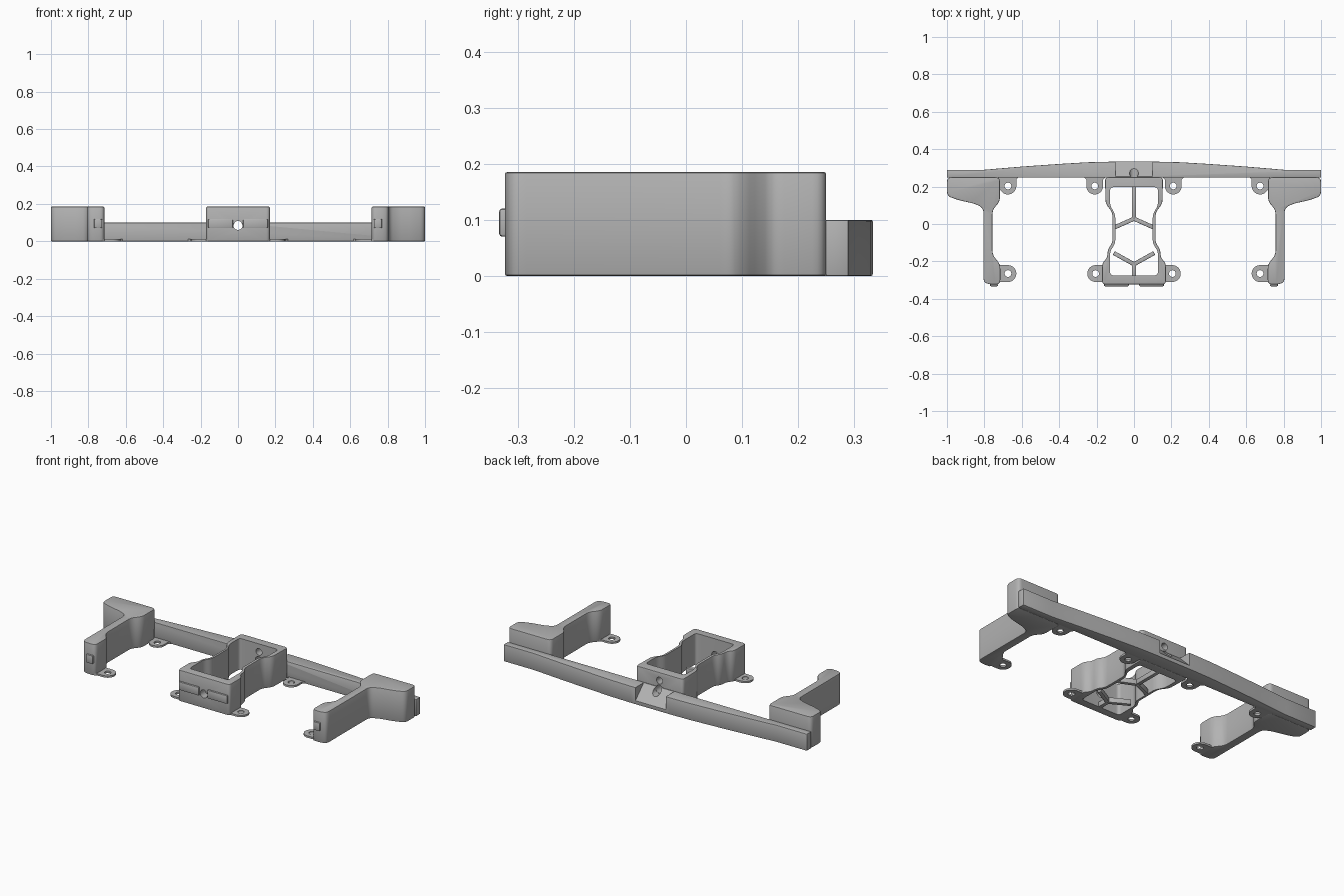
import bpy, bmesh, math
from mathutils import Vector, Matrix

old = bpy.data.objects.get("Cube")
if old:
    bpy.data.objects.remove(old, do_unlink=True)

grey = bpy.data.materials.new("plain grey")
grey.use_nodes = True
COLOUR = (0.45, 0.45, 0.45, 1)
grey.diffuse_color = COLOUR
grey.node_tree.nodes["Principled BSDF"].inputs["Base Color"].default_value = COLOUR


def rounded(points, radius, steps=5):
    """Round every corner of a closed outline."""
    out = []
    n = len(points)
    for i in range(n):
        p = Vector(points[i])
        a, b = Vector(points[i - 1]) - p, Vector(points[(i + 1) % n]) - p
        a = p + a.normalized() * min(radius, a.length * 0.45)
        b = p + b.normalized() * min(radius, b.length * 0.45)
        for k in range(steps + 1):
            t = k / steps
            out.append(a * (1 - t) ** 2 + p * 2 * t * (1 - t) + b * t * t)
    return out


def prism(name, outline, low, high, bevel=0.0, matrix=None):
    """Extrude a flat outline from low to high."""
    bm = bmesh.new()
    face = bm.faces.new([bm.verts.new((p[0], p[1], low)) for p in outline])
    ext = bmesh.ops.extrude_face_region(bm, geom=[face])
    verts = [v for v in ext["geom"] if isinstance(v, bmesh.types.BMVert)]
    bmesh.ops.translate(bm, verts=verts, vec=(0, 0, high - low))
    bmesh.ops.recalc_face_normals(bm, faces=bm.faces)
    if matrix:
        bm.transform(matrix)
    mesh = bpy.data.meshes.new(name)
    bm.to_mesh(mesh)
    bm.free()
    mesh.materials.append(grey)
    obj = bpy.data.objects.new(name, mesh)
    bpy.context.collection.objects.link(obj)
    if bevel:
        mod = obj.modifiers.new("Bevel", "BEVEL")
        mod.width, mod.segments = bevel, 2
        mod.limit_method, mod.angle_limit = "ANGLE", math.radians(50)
    return obj


def finish(obj, cutters=()):
    """Bake the modifiers, drop the cutters and shade the part."""
    for c in cutters:
        c.hide_render = True
        mod = obj.modifiers.new("Cut", "BOOLEAN")
        mod.operation, mod.solver, mod.object = "DIFFERENCE", "EXACT", c
    bpy.context.view_layer.update()
    dg = bpy.context.evaluated_depsgraph_get()
    mesh = bpy.data.meshes.new_from_object(obj.evaluated_get(dg))
    obj.modifiers.clear()
    obj.data = mesh
    for c in cutters:
        bpy.data.objects.remove(c, do_unlink=True)
    bpy.ops.object.select_all(action="DESELECT")
    obj.select_set(True)
    bpy.context.view_layer.objects.active = obj
    bpy.ops.object.shade_smooth_by_angle(angle=math.radians(35))


def circle(r, x=0, y=0, n=24):
    return [(x + r * math.cos(math.tau * i / n), y + r * math.sin(math.tau * i / n))
            for i in range(n)]


def hole_along_y(z, r, y0, y1):
    turn = Matrix.Rotation(math.radians(-90), 4, "X")
    return prism("hole_cutter", circle(r), y0, y1,
                 matrix=Matrix.Translation((0, 0, z)) @ turn)


def rect(x0, x1, y0, y1):
    return [(x0, y0), (x1, y0), (x1, y1), (x0, y1)]


def mirrored(half):
    return half + [(-x, y) for x, y in reversed(half)]


# Rear rail with a sloping notch and a through hole
rail = prism("rear_rail", mirrored([(1, 0.249), (1, 0.29), (0.8, 0.29), (0.6, 0.307),
             (0.4, 0.321), (0.25, 0.33), (0.13, 0.333)]), 0, 0.1, 0.003)
to_side = Matrix(((0, 0, 1, 0), (1, 0, 0, 0), (0, 1, 0, 0), (0, 0, 0, 1)))
wedge = prism("notch_cutter", [(0.25, 0.105), (0.36, -0.005), (0.36, 0.2), (0.25, 0.2)],
              -0.1, 0.1, matrix=to_side)
finish(rail, [wedge, hole_along_y(0.083, 0.024, 0.2, 0.4)])

# Centre box: waisted wall ring
outer = mirrored([(0.155, 0.25), (0.152, 0.11), (0.115, 0.06), (0.115, -0.1),
                  (0.14, -0.135), (0.143, -0.18), (0.17, -0.21), (0.17, -0.323)])
inner = mirrored([(0.128, 0.197), (0.128, 0.1), (0.1, 0.05), (0.1, -0.105),
                  (0.128, -0.145), (0.128, -0.275)])
box = prism("centre_box", rounded(outer, 0.02), 0, 0.185, 0.004)
finish(box, [prism("well_cutter", rounded(inner, 0.02), -0.1, 0.3),
             hole_along_y(0.085, 0.024, -0.4, 0.4),
             hole_along_y(0.137, 0.02, 0.15, 0.3)])


# Floor ribs: two forked braces around a six-sided opening
def rib(name, a, b, width=0.022):
    a, b = Vector(a), Vector(b)
    side = (b - a).orthogonal().normalized() * width / 2
    finish(prism(name, [a + side, b + side, b - side, a - side], 0, 0.03, 0.003))


for label, wall, fork, end in (("rear", 0.21, 0.028, -0.02), ("front", -0.285, -0.215, -0.155)):
    rib(label + "_floor_stem", (0, wall), (0, fork))
    for s, side in ((1, "left"), (-1, "right")):
        rib(f"{label}_floor_brace_{side}", (0, fork), (s * 0.108, end))


# Thin mounting ears with a screw hole
def ear(name, x, y, direction, length, flare):
    r = 0.045
    arc = [(r * math.cos(a), r * math.sin(a))
           for a in (math.pi * (i / 16 - 0.5) for i in range(17))]
    base = [(-length + flare, r), (-length, r + flare),
            (-length, -r - flare), (-length + flare, -r)]
    place = Matrix.Translation((x, y, 0)) @ Matrix.Rotation(direction, 4, "Z")
    obj = prism(name, arc + base, 0, 0.011, matrix=place)
    finish(obj, [prism("screw_cutter", circle(0.018, x, y), -0.1, 0.1)])


# Side arms, ears and front pads, one set per side
arm = [(1, 0.25), (1, 0.15), (0.94, 0.128), (0.85, 0.108), (0.805, 0.085), (0.805, -0.31),
       (0.775, -0.323), (0.715, -0.323), (0.715, -0.215), (0.757, -0.165),
       (0.757, 0.075), (0.717, 0.12), (0.717, 0.25)]
for s, side in ((1, "left"), (-1, "right")):
    finish(prism("arm_" + side, rounded([(s * x, y) for x, y in arm], 0.025),
                 0, 0.185, 0.004))
    ear("rear_outer_ear_" + side, s * 0.674, 0.203, -math.pi / 2, 0.055, 0.02)
    ear("rear_inner_ear_" + side, s * 0.21, 0.203, -math.pi / 2, 0.055, 0.02)
    toward, away = (math.pi, 0) if s > 0 else (0, math.pi)
    ear("front_outer_ear_" + side, s * 0.674, -0.265, toward, 0.05, 0.01)
    ear("front_inner_ear_" + side, s * 0.205, -0.265, away, 0.045, 0.01)
    # Raised pads on the front faces
    for name, x0, x1 in (("box_pad_", 0.028, 0.16), ("arm_pad_", 0.727, 0.77)):
        lo, hi = sorted((s * x0, s * x1))
        finish(prism(name + side, rect(lo, hi, -0.333, -0.315), 0.07, 0.12, 0.005))
